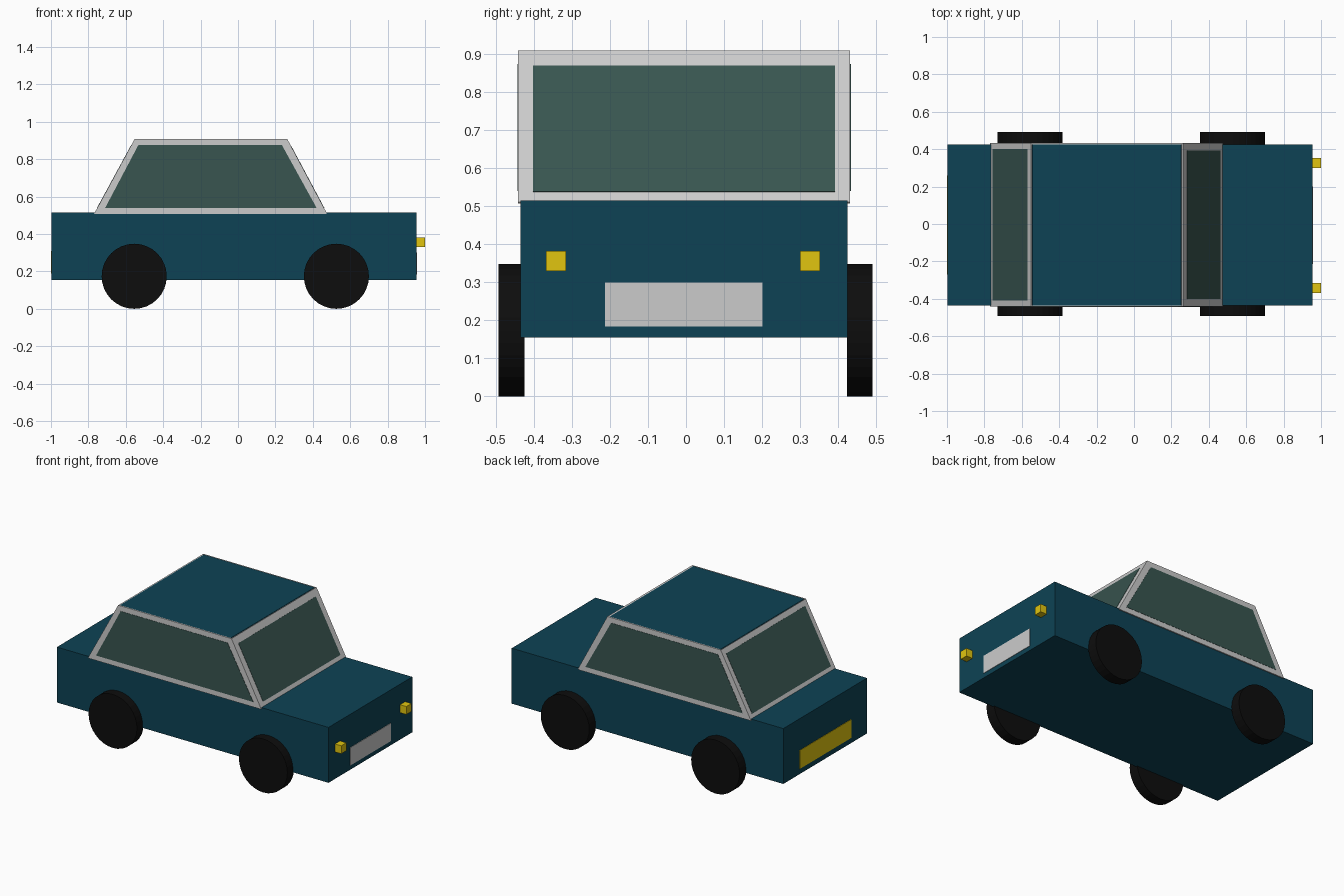
import bpy, bmesh, math
from mathutils import Vector

if "Cube" in bpy.data.objects:
    bpy.data.objects.remove(bpy.data.objects["Cube"])

CY = -0.005  # body centre line


def material(name, r, g, b):
    m = bpy.data.materials.new(name)
    m.diffuse_color = (r, g, b, 1)
    m.use_nodes = True
    m.node_tree.nodes["Principled BSDF"].inputs["Base Color"].default_value = m.diffuse_color
    return m


PAINT = material("paint", 0.004, 0.055, 0.09)
RUBBER = material("rubber", 0.004, 0.004, 0.004)
GLASS = material("glass", 0.04, 0.09, 0.08)
YELLOW = material("yellow", 0.75, 0.56, 0.005)


def slab(name, points, offset, mat=None):
    """Extrude a flat outline along an offset vector."""
    bm = bmesh.new()
    face = bm.faces.new([bm.verts.new(p) for p in points])
    ext = bmesh.ops.extrude_face_region(bm, geom=[face], use_keep_orig=True)
    verts = [v for v in ext["geom"] if isinstance(v, bmesh.types.BMVert)]
    bmesh.ops.translate(bm, verts=verts, vec=Vector(offset))
    bmesh.ops.recalc_face_normals(bm, faces=bm.faces)
    mesh = bpy.data.meshes.new(name)
    bm.to_mesh(mesh)
    bm.free()
    obj = bpy.data.objects.new(name, mesh)
    bpy.context.collection.objects.link(obj)
    if mat:
        mesh.materials.append(mat)
    return obj


def box(name, x, y, z, mat=None):
    pts = [(x[0], y[0], z[0]), (x[0], y[1], z[0]), (x[0], y[1], z[1]), (x[0], y[0], z[1])]
    return slab(name, pts, (x[1] - x[0], 0, 0), mat)


def trapezoid(y, x0, x1, x2, x3, z0, z1):
    return [(x0, y, z0), (x1, y, z0), (x2, y, z1), (x3, y, z1)]


# Lower body
box("body", (-0.997, 0.955), (CY - 0.43, CY + 0.43), (0.155, 0.515), PAINT)

# Cabin core with painted roof
slab("cabin", trapezoid(CY - 0.43, -0.762, 0.466, 0.252, -0.544, 0.507, 0.908),
     (0, 0.86, 0), PAINT)

# Side window frames and glass
for side, s in (("right", -1), ("left", 1)):
    y = CY + s * 0.43
    slab(side + "_window_frame", trapezoid(y, -0.77, 0.473, 0.257, -0.552, 0.507, 0.909),
         (0, s * 0.007, 0))
    slab(side + "_window", trapezoid(y, -0.71, 0.42, 0.235, -0.533, 0.54, 0.875),
         (0, s * 0.0085, 0), GLASS)


# Sloped windscreen and rear window
def sloped(name, bottom, top, z0, z1, half, thick, mat=None):
    """Panel on the slope between x=bottom at z 0.507 and x=top at z 0.908."""
    def x(z):
        return bottom + (top - bottom) * (z - 0.507) / 0.401
    n = Vector((0.401, 0, abs(top - bottom))).normalized() * thick
    n.x *= 1 if bottom > 0 else -1
    pts = [(x(z0), CY - half, z0), (x(z0), CY + half, z0),
           (x(z1), CY + half, z1), (x(z1), CY - half, z1)]
    slab(name, pts, n, mat)


sloped("windscreen_frame", 0.466, 0.252, 0.507, 0.905, 0.437, 0.01)
sloped("windscreen", 0.466, 0.252, 0.533, 0.865, 0.397, 0.0115, GLASS)
sloped("rear_window_frame", -0.762, -0.544, 0.507, 0.905, 0.437, 0.007)
sloped("rear_window", -0.762, -0.544, 0.533, 0.875, 0.405, 0.0085, GLASS)

# Headlights and number plates
for side, s in (("right", -1), ("left", 1)):
    y = CY - 0.003 + s * 0.334
    box(side + "_headlight", (0.95, 1.0), (y - 0.026, y + 0.026), (0.33, 0.382), YELLOW)
box("front_plate", (0.95, 0.958), (-0.213, 0.201), (0.184, 0.30))
box("rear_plate", (-1.0, -0.99), (-0.27, 0.26), (0.19, 0.31), YELLOW)

# Wheels
for end, x in (("rear", -0.555), ("front", 0.526)):
    for side, y in (("right", -0.459), ("left", 0.457)):
        bpy.ops.mesh.primitive_cylinder_add(vertices=32, radius=0.174, depth=0.068,
                                            location=(x, y, 0.174),
                                            rotation=(math.pi / 2, 0, 0))
        wheel = bpy.context.object
        wheel.name = f"{end}_{side}_wheel"
        wheel.data.materials.append(RUBBER)
